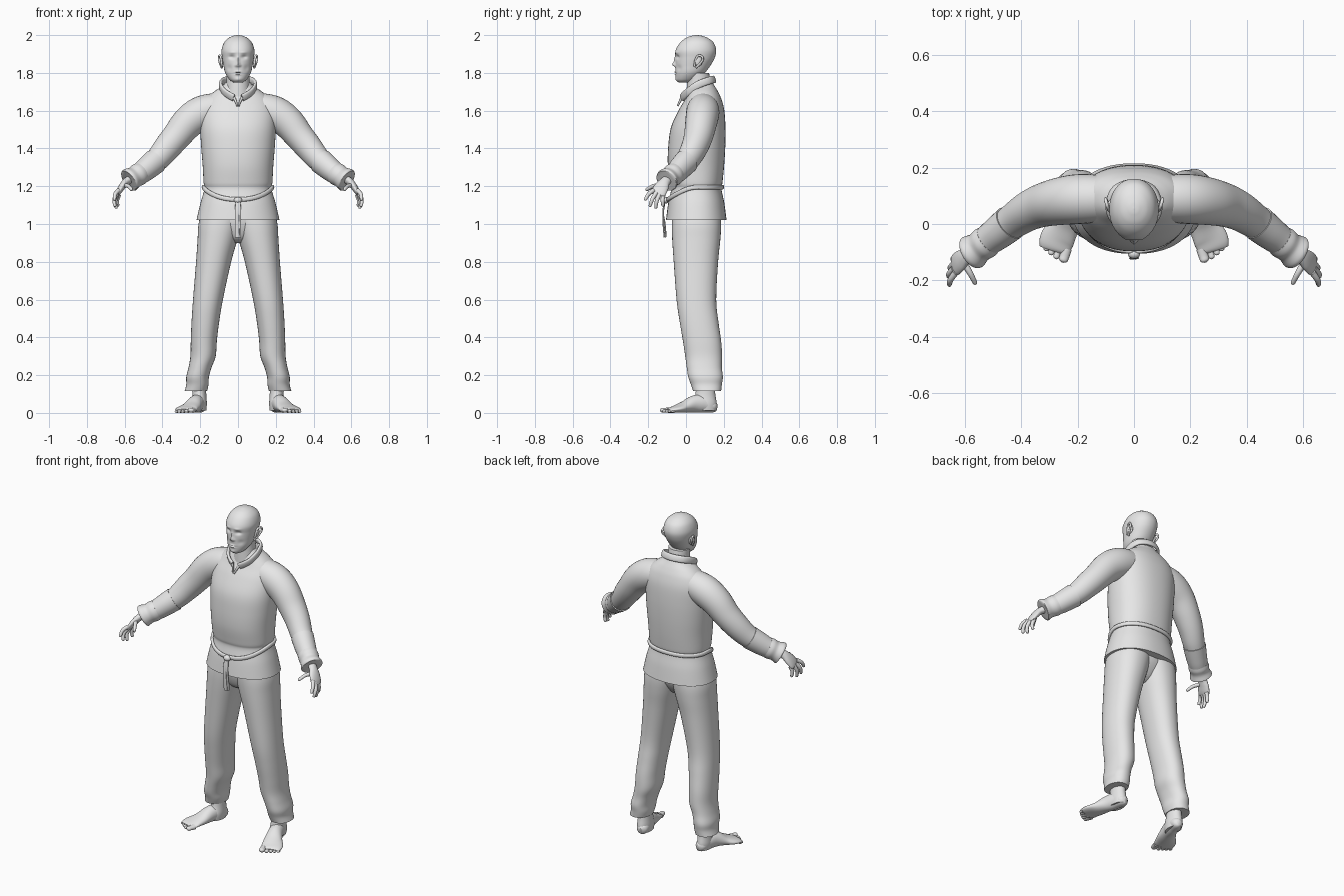
import bpy, bmesh, math
from mathutils import Vector, Matrix

grey = bpy.data.materials.new("plain_grey")
grey.diffuse_color = (0.8, 0.8, 0.8, 1)


def finish(name, bm, mirror=False, angle=50):
    bmesh.ops.recalc_face_normals(bm, faces=bm.faces)
    me = bpy.data.meshes.new(name)
    bm.to_mesh(me)
    bm.free()
    me.materials.append(grey)
    ob = bpy.data.objects.new(name, me)
    bpy.context.collection.objects.link(ob)
    bpy.ops.object.select_all(action='DESELECT')
    ob.select_set(True)
    bpy.context.view_layer.objects.active = ob
    bpy.ops.object.shade_smooth_by_angle(angle=math.radians(angle))
    if mirror:
        m = ob.modifiers.new("mirror", 'MIRROR')
        m.use_mirror_merge = False
    return ob


def spline(rows, steps, closed=False):
    """Smooth curve through rows of numbers."""
    n, out = len(rows), []
    get = (lambda i: rows[i % n]) if closed else (lambda i: rows[max(0, min(n - 1, i))])
    for i in range(n if closed else n - 1):
        for k in range(steps):
            t = k / steps
            out.append([0.5 * (2 * b + (c - a) * t + (2 * a - 5 * b + 4 * c - d) * t * t
                               + (3 * b - a - 3 * c + d) * t ** 3)
                        for a, b, c, d in zip(get(i - 1), get(i), get(i + 1), get(i + 2))])
    if not closed:
        out.append(list(rows[-1]))
    return out


def skin(rings, closed=False):
    """Mesh from a list of equal rings of points."""
    bm = bmesh.new()
    vs = [[bm.verts.new(p) for p in r] for r in rings]
    n = len(vs[0])
    for i in range(len(vs) if closed else len(vs) - 1):
        a, b = vs[i], vs[(i + 1) % len(vs)]
        for j in range(n):
            bm.faces.new((a[j], a[(j + 1) % n], b[(j + 1) % n], b[j]))
    if not closed:
        bm.faces.new(vs[0])
        bm.faces.new(vs[-1])
    return bm


def oval(n, power):
    for j in range(n):
        a = 2 * math.pi * j / n
        c, s = math.cos(a), math.sin(a)
        yield (math.copysign(abs(c) ** (2 / power), c), math.copysign(abs(s) ** (2 / power), s))


def stack(rows, n=40, steps=5, power=2.0):
    """Level rings: z, x0, x1, y0, y1."""
    return skin([[((x0 + x1) / 2 + u * (x1 - x0) / 2, (y0 + y1) / 2 + v * (y1 - y0) / 2, z)
                  for u, v in oval(n, power)] for z, x0, x1, y0, y1 in spline(rows, steps)])


def tube(rows, up=(0, 0, 1), n=20, steps=5, power=2.0, closed=False):
    """Rings along a path: x, y, z, half width, half height."""
    pts = spline(rows, steps, closed)
    rings, m = [], len(pts)
    for i, p in enumerate(pts):
        a = pts[(i - 1) % m if closed else max(i - 1, 0)]
        b = pts[(i + 1) % m if closed else min(i + 1, m - 1)]
        t = (Vector(b[:3]) - Vector(a[:3])).normalized()
        side = t.cross(Vector(up)).normalized()
        vert = side.cross(t)
        rings.append([Vector(p[:3]) + side * u * p[3] + vert * v * p[4] for u, v in oval(n, power)])
    return skin(rings, closed)


def ball(name, loc, size, rot=0, mirror=False):
    bm = bmesh.new()
    bmesh.ops.create_uvsphere(bm, u_segments=20, v_segments=12, radius=1)
    bm.transform(Matrix.Translation(loc) @ Matrix.Rotation(rot, 4, 'Z') @ Matrix.Diagonal((*size, 1)))
    return finish(name, bm, mirror)


# head, with the face pressed and pulled from the front
bm = stack([(1.75, -.025, .025, -.04, .02), (1.765, -.046, .046, -.052, .06),
            (1.80, -.068, .068, -.055, .10), (1.84, -.077, .077, -.056, .13),
            (1.88, -.084, .084, -.055, .152), (1.92, -.087, .087, -.055, .16),
            (1.96, -.074, .074, -.031, .146), (1.985, -.050, .050, 0, .115),
            (1.997, -.022, .022, .032, .082), (2.0, -.003, .003, .052, .058)], 96, 10, 2.1)
bumps = [(0, 1.845, .009, .012, -.016), (0, 1.87, .007, .018, -.008),      # nose
         (.011, 1.839, .006, .006, -.006), (-.011, 1.839, .006, .006, -.006),
         (.033, 1.884, .015, .010, .010), (-.033, 1.884, .015, .010, .010),  # sockets
         (.03, 1.908, .018, .006, -.004), (-.03, 1.908, .018, .006, -.004),  # brows
         (0, 1.805, .016, .004, -.006), (0, 1.792, .014, .004, -.006),       # lips
         (0, 1.7985, .018, .0022, .005), (0, 1.765, .015, .010, -.004),      # mouth, chin
         (.045, 1.825, .014, .016, .005), (-.045, 1.825, .014, .016, .005)]  # cheeks
for v in bm.verts:
    if v.co.y < .04:
        x, z = v.co.x, v.co.z
        v.co.y += sum(d * math.exp(-((x - bx) / sx) ** 2 - ((z - bz) / sz) ** 2)
                      for bx, bz, sx, sz, d in bumps)
finish("head", bm)
ball("eye", (.033, -.024, 1.884), (.012, .013, .007), mirror=True)
finish("ear_rim", tube([(.084, .045, 1.835, .006, .006), (.089, .05, 1.865, .006, .006),
                        (.094, .062, 1.889, .006, .006), (.100, .083, 1.888, .006, .006),
                        (.100, .088, 1.868, .006, .006), (.091, .066, 1.84, .006, .006),
                        (.085, .052, 1.828, .006, .006)], (1, 0, 0), 10), True)
ball("ear_bowl", (.086, .067, 1.862), (.009, .020, .028), .25, True)
finish("neck", stack([(1.64, -.075, .075, .0, .14), (1.74, -.062, .062, .005, .132),
                      (1.80, -.062, .062, .01, .122)]))

# tunic body
finish("tunic", stack([(1.02, -.220, .220, -.106, .215), (1.11, -.199, .199, -.094, .203),
                       (1.185, -.178, .178, -.078, .188), (1.22, -.182, .182, -.084, .193),
                       (1.31, -.187, .187, -.096, .202), (1.41, -.195, .195, -.094, .208),
                       (1.51, -.200, .200, -.080, .209), (1.60, -.196, .196, -.040, .203),
                       (1.66, -.170, .170, -.005, .188), (1.70, -.128, .128, .012, .17),
                       (1.73, -.083, .083, .022, .152), (1.75, -.066, .066, .03, .14)], 56, 6, 2.25))

# sleeves and cuffs
finish("sleeve", tube([(.04, .088, 1.62, .07, .07), (.13, .09, 1.607, .084, .085),
                       (.20, .088, 1.583, .088, .091), (.265, .08, 1.537, .084, .086),
                       (.325, .066, 1.465, .077, .077), (.375, .045, 1.405, .070, .072),
                       (.42, .016, 1.350, .063, .065), (.46, -.012, 1.312, .056, .058)], n=32), True)
finish("forearm_band", tube([(.438, .004, 1.332, .064, .067), (.47, -.022, 1.305, .061, .064),
                             (.50, -.045, 1.280, .057, .060), (.525, -.064, 1.262, .053, .056)], n=32), True)
finish("wrist_cuff", tube([(.515, -.056, 1.270, .055, .058), (.53, -.068, 1.26, .058, .060),
                           (.55, -.083, 1.247, .055, .056), (.572, -.099, 1.234, .063, .064),
                           (.578, -.103, 1.230, .058, .059)], n=32), True)

# hands
out = (.9, -.05, .45)
finish("palm", tube([(.55, -.083, 1.247, .026, .024), (.59, -.11, 1.225, .027, .020),
                     (.612, -.127, 1.20, .037, .018), (.628, -.141, 1.175, .040, .015),
                     (.638, -.148, 1.158, .036, .010), (.641, -.15, 1.152, .022, .004)], out), True)
for name, a, b, c in (("index", (.632, -.172, 1.178), (.650, -.198, 1.158), (.654, -.215, 1.130)),
                      ("middle", (.637, -.158, 1.165), (.655, -.178, 1.132), (.652, -.190, 1.097)),
                      ("ring", (.637, -.140, 1.158), (.650, -.155, 1.122), (.645, -.160, 1.087)),
                      ("little", (.630, -.120, 1.156), (.640, -.124, 1.125), (.636, -.122, 1.098)),
                      ("thumb", (.602, -.138, 1.205), (.580, -.175, 1.200), (.563, -.208, 1.182))):
    e = Vector(c) + (Vector(c) - Vector(b)).normalized() * .006
    finish(name + "_finger", tube([(*a, .012, .012), (*b, .0105, .0105), (*c, .008, .008),
                                   (*e, .002, .002)], out, 12), True)

# collar and front slit
half = [(.022, -.020, 1.668), (.050, -.008, 1.683), (.078, .018, 1.705), (.092, .065, 1.738),
        (.068, .125, 1.760)]
loop = [(-x, y, z) for x, y, z in half] + [(0, .148, 1.766)] + half[::-1]
finish("collar", tube([(*p, .009, .020) for p in loop], (0, -.35, .95), 16, 6, 2.6))
finish("slit_edge", tube([(.040, -.010, 1.685, .006, .008), (.018, -.026, 1.662, .006, .008),
                          (.003, -.044, 1.625, .004, .005)], n=12), True)

# belt with knot and hanging ends
belt = []
for i in range(32):
    a = 2 * math.pi * i / 32
    dip = max(0, -math.sin(a)) ** 1.6
    u, v = math.cos(a), math.sin(a)
    u = math.copysign(abs(u) ** .89, u)
    v = math.copysign(abs(v) ** .89, v)
    belt.append((.184 * u, .055 + (.138 + .014 * dip) * v, 1.195 - .065 * dip, .008, .012))
finish("belt", tube(belt, n=12, steps=3, closed=True, power=2.6))
ball("knot", (0, -.106, 1.126), (.022, .017, .017))
for s in (-1, 1):
    finish("belt_end", tube([(s * .004, -.112, 1.125, .009, .005), (s * .006, -.121, 1.06, .011, .004),
                             (s * .005, -.116 + s * .004, 1.0, .011, .004),
                             (s * .004, -.110 + s * .004, .93, .012, .004)], (0, 1, 0), 12, power=3))

# trousers
finish("trouser_leg", stack([(1.08, -.03, .190, -.070, .180), (1.0, -.02, .209, -.075, .186),
                             (.92, .002, .214, -.073, .182), (.80, .036, .222, -.065, .170),
                             (.60, .080, .238, -.050, .160), (.48, .100, .246, -.033, .172),
                             (.38, .112, .250, -.016, .186), (.30, .118, .252, -.004, .191),
                             (.24, .140, .262, .004, .190), (.19, .154, .274, .012, .195),
                             (.15, .156, .274, .026, .190), (.115, .164, .283, .038, .186)],
                            40, 5, 2.2), True)
finish("hips", stack([(1.08, -.18, .18, -.07, .17), (1.0, -.18, .18, -.066, .17),
                      (.93, -.12, .12, -.04, .13), (.90, -.04, .04, 0, .09)]))

# feet
finish("ankle", stack([(.18, .170, .245, .055, .150), (.10, .168, .242, .050, .155),
                       (.05, .165, .245, .035, .163), (.012, .168, .240, .04, .160)], 28), True)
finish("foot", tube([(.194, .163, .028, .012, .018), (.198, .145, .032, .032, .031),
                     (.210, .09, .048, .040, .047), (.226, .04, .046, .043, .045),
                     (.247, -.01, .031, .052, .030), (.270, -.05, .021, .061, .020),
                     (.282, -.082, .015, .056, .014), (.286, -.094, .012, .046, .008)], n=28), True)
for i, t in enumerate((-.043, -.016, .006, .026, .045)):
    r = (.018, .012, .0115, .011, .0105)[i]
    length = (.050, .046, .038, .029, .020)[i]
    x, y = .279 + .95 * t, -.076 + .3 * t
    path = [(-.02, 1, 1), (.5, .95, .85), (.85, .85, .8), (1, .2, .2)]
    finish("toe", tube([(x + .3 * length * k, y - .95 * length * k, r * .8, r * w, r * .8 * h)
                        for k, w, h in path], n=12), True)
